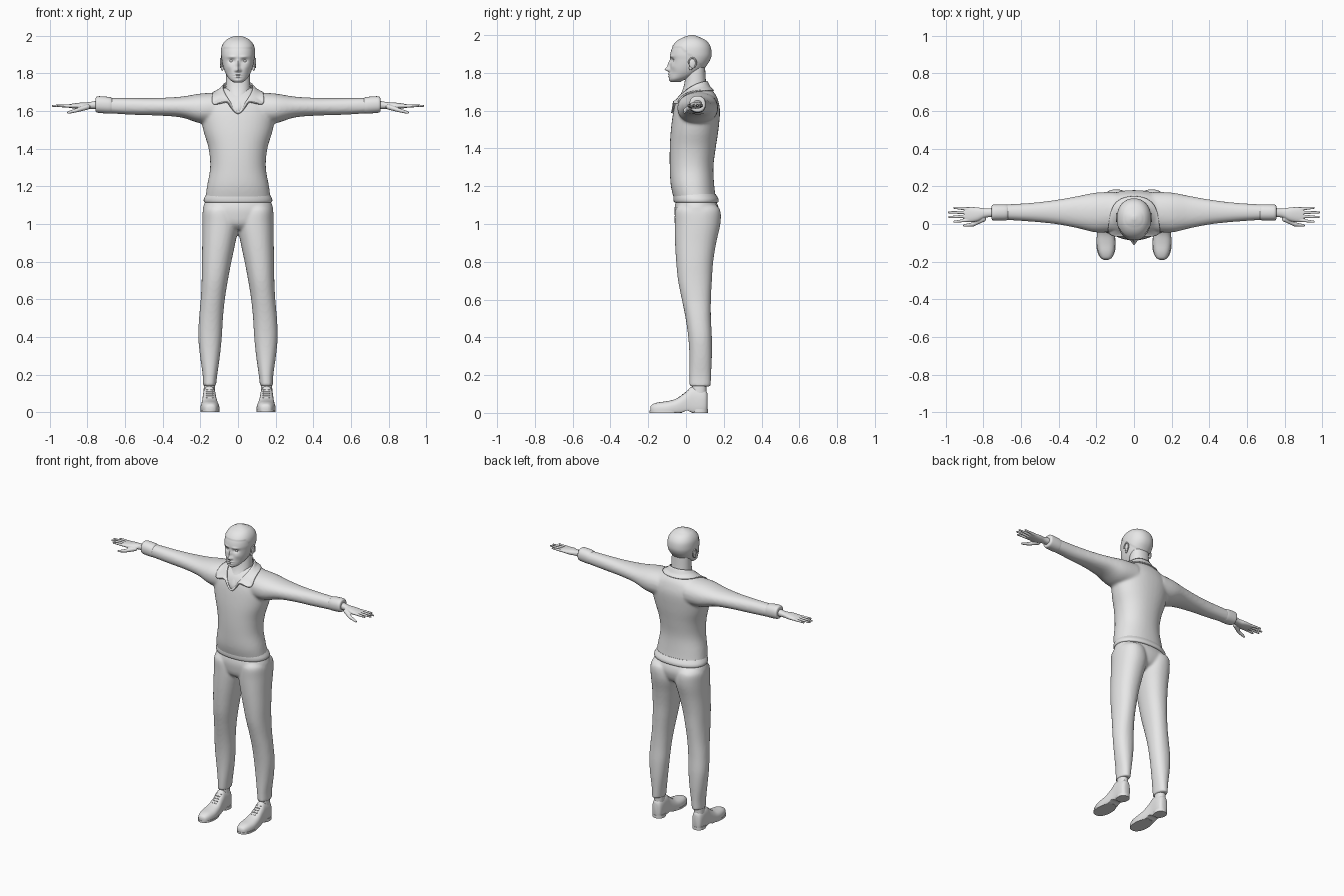
import bpy, bmesh, math
from mathutils import Vector

if "Cube" in bpy.data.objects:
    bpy.data.objects.remove(bpy.data.objects["Cube"])

grey = bpy.data.materials.new("plain grey")
grey.use_nodes = True
grey.diffuse_color = (0.8, 0.8, 0.8, 1)
grey.node_tree.nodes["Principled BSDF"].inputs["Base Color"].default_value = (0.8, 0.8, 0.8, 1)


def catmull(a, b, c, d, t):
    return b + 0.5 * t * (c - a + t * (2 * a - 5 * b + 4 * c - d + t * (3 * (b - c) + d - a)))


def smooth_rows(rows, steps):
    """Interpolate cross-section rows with a smooth spline."""
    out, last = [], len(rows) - 1
    for i in range(last):
        four = [rows[max(0, min(last, i + k))] for k in (-1, 0, 1, 2)]
        out += [[catmull(*q, s / steps) for q in zip(*four)] for s in range(steps)]
    return out + [list(rows[-1])]


def loft(bm, rows, axis="z", segs=40, steps=4, power=2.2, side=1):
    """Skin rounded sections; each row is position, low and high of both cross axes."""
    rings = []
    for t, a0, a1, b0, b1 in smooth_rows(rows, steps):
        ring = []
        for k in range(segs):
            c, s = math.cos(math.tau * k / segs), math.sin(math.tau * k / segs)
            c = math.copysign(abs(c) ** (2 / power), c)
            s = math.copysign(abs(s) ** (2 / power), s)
            a = (a0 + a1) / 2 + c * (a1 - a0) / 2
            b = (b0 + b1) / 2 + s * (b1 - b0) / 2
            x, y, z = {"x": (t, a, b), "y": (a, t, b), "z": (a, b, t)}[axis]
            ring.append(bm.verts.new((x * side, y, z)))
        rings.append(ring)
    for r, q in zip(rings, rings[1:]):
        for k in range(segs):
            n = (k + 1) % segs
            bm.faces.new((r[k], r[n], q[n], q[k]))
    bm.faces.new(rings[0])
    bm.faces.new(rings[-1])


def tube(bm, p, q, r0, r1):
    """Tapered limb with rounded ends."""
    p, q = Vector(p), Vector(q)
    mat = (q - p).to_track_quat("Z", "Y").to_matrix().to_4x4()
    mat.translation = (p + q) / 2
    bmesh.ops.create_cone(bm, cap_ends=True, segments=14, radius1=r0, radius2=r1,
                          depth=(q - p).length, matrix=mat)
    for centre, r in ((p, r0), (q, r1)):
        ball(bm, centre, (r, r, r))


def ball(bm, centre, size):
    made = bmesh.ops.create_uvsphere(bm, u_segments=20, v_segments=12, radius=1)["verts"]
    bmesh.ops.scale(bm, vec=size, verts=made)
    bmesh.ops.translate(bm, vec=centre, verts=made)


def finish(name, bm, mirror=False, voxel=0, relax=0):
    bmesh.ops.recalc_face_normals(bm, faces=bm.faces)
    mesh = bpy.data.meshes.new(name)
    bm.to_mesh(mesh)
    bm.free()
    mesh.materials.append(grey)
    mesh.shade_smooth()
    mesh.set_sharp_from_angle(angle=math.radians(50))
    ob = bpy.data.objects.new(name, mesh)
    bpy.context.collection.objects.link(ob)
    if voxel:
        mod = ob.modifiers.new("Blend", "REMESH")
        mod.mode, mod.voxel_size, mod.use_smooth_shade = "VOXEL", voxel, True
        mod = ob.modifiers.new("Relax", "SMOOTH")
        mod.factor, mod.iterations = 0.5, relax
    if mirror:
        ob.modifiers.new("Mirror", "MIRROR")
    return ob


def even(rows):
    """Rows symmetric in x: height, half width, front, back."""
    return [(z, -w, w, f, b) for z, w, f, b in rows]


# Sweater: torso and sleeves blended together
bm = bmesh.new()
loft(bm, even([(1.12, .175, -.06, .16), (1.2, .165, -.08, .15), (1.3, .148, -.086, .145),
               (1.4, .156, -.086, .157), (1.5, .185, -.08, .172), (1.6, .2, -.066, .18),
               (1.66, .175, -.046, .168), (1.695, .125, -.02, .15), (1.725, .08, .005, .12)]))
for side in (1, -1):
    loft(bm, [(.1, -.04, .17, 1.53, 1.7), (.2, -.045, .167, 1.535, 1.693),
              (.3, -.022, .148, 1.566, 1.677), (.42, 0, .127, 1.576, 1.67),
              (.55, .013, .112, 1.58, 1.669), (.72, .024, .102, 1.59, 1.67)], "x", side=side)
sweater = finish("sweater", bm, voxel=.008, relax=8)

# Sweater hem and cuffs
bm = bmesh.new()
loft(bm, even([(1.113, .172, -.056, .165), (1.118, .181, -.064, .172),
               (1.135, .181, -.067, .171), (1.16, .168, -.067, .156)]))
finish("sweater_hem", bm)
bm = bmesh.new()
loft(bm, [(.665, .028, .098, 1.592, 1.664), (.68, .019, .104, 1.587, 1.674),
          (.735, .018, .104, 1.59, 1.679), (.753, .021, .101, 1.594, 1.675),
          (.757, .03, .09, 1.602, 1.664)], "x")
finish("cuffs", bm, mirror=True)

# Collar flaps and open neckline: inner edge and outer edge points from back to front
inner = [(0, .113, 1.755), (.05, .106, 1.755), (.08, .06, 1.745), (.08, .01, 1.715),
         (.062, -.03, 1.68), (.046, -.05, 1.655), (.038, -.058, 1.64), (0, -.076, 1.575)]
outer = [(0, .145, 1.7), (.08, .13, 1.7), (.122, .06, 1.69), (.138, 0, 1.67),
         (.142, -.065, 1.625), (.06, -.066, 1.655), (.05, -.067, 1.64), (0, -.08, 1.56)]
bm = bmesh.new()
lines = [[bm.verts.new(p) for p in line] for line in (inner, outer)]
for i in range(len(inner) - 1):
    bm.faces.new((lines[0][i], lines[0][i + 1], lines[1][i + 1], lines[1][i]))
collar = finish("collar", bm, mirror=True)
collar.modifiers.new("Round", "SUBSURF").levels = 3
collar.modifiers["Round"].render_levels = 3
wrap = collar.modifiers.new("Drape", "SHRINKWRAP")
wrap.target, wrap.wrap_mode, wrap.offset = sweater, "OUTSIDE", .004
thick = collar.modifiers.new("Cloth", "SOLIDIFY")
thick.thickness, thick.offset = .007, 0

# Trousers: pelvis and legs blended together
bm = bmesh.new()
loft(bm, even([(.97, .12, -.02, .11), (1.0, .165, -.05, .155), (1.05, .185, -.06, .174),
               (1.09, .185, -.06, .172), (1.13, .17, -.05, .155)]))
for side in (1, -1):
    loft(bm, [(.14, .117, .186, .018, .131), (.2, .11, .188, .018, .133),
              (.3, .096, .202, .018, .137), (.4, .086, .211, .012, .137),
              (.5, .08, .207, -.002, .132), (.6, .07, .198, -.022, .132),
              (.7, .054, .193, -.042, .137), (.8, .035, .192, -.052, .144),
              (.9, .014, .19, -.058, .16), (1.0, -.005, .19, -.06, .182),
              (1.07, .01, .187, -.058, .182), (1.1, .03, .17, -.04, .16)], side=side)
finish("trousers", bm, voxel=.008, relax=5)

# Ankles
bm = bmesh.new()
loft(bm, [(.08, .12, .184, .03, .108), (.17, .124, .18, .034, .108)])
finish("ankles", bm, mirror=True)

# Shoes, flattened underneath with a raised arch in front of the heel
bm = bmesh.new()
loft(bm, [(-.189, .135, .16, .005, .03), (-.18, .118, .176, -.012, .044),
          (-.15, .105, .19, -.02, .055), (-.1, .099, .199, -.02, .062),
          (-.05, .104, .196, -.02, .076), (0, .113, .19, -.02, .112),
          (.03, .116, .188, -.02, .138), (.08, .116, .188, -.02, .13),
          (.105, .122, .182, -.01, .118), (.114, .135, .169, .01, .1)], "y", power=2.5)
for v in bm.verts:
    arch = math.exp(-((v.co.y - .005) / .02) ** 2)
    v.co.z = max(v.co.z, .012 * arch)
finish("shoes", bm, mirror=True)

# Shoe soles and heels
bm = bmesh.new()
for y0, y1, x0, x1, top in ((-.192, -.02, .097, .2, .012), (.03, .116, .113, .19, .02)):
    loft(bm, [(0, x0, x1, y0, y1), (top, x0, x1, y0, y1)], steps=1)
finish("soles", bm, mirror=True)

# Shoe laces
bm = bmesh.new()
for i in range(5):
    y, z = -.045 + i * .014, .079 + i * .0105
    tube(bm, (.134, y, z - .002), (.166, y, z - .002), .003, .003)
finish("laces", bm, mirror=True)

# Hands: palm, four fingers and a bent thumb
bm = bmesh.new()
loft(bm, [(.74, .036, .086, 1.61, 1.658), (.79, .034, .082, 1.612, 1.648),
          (.83, .016, .088, 1.61, 1.646), (.875, .01, .09, 1.614, 1.64),
          (.9, .016, .085, 1.618, 1.636)], "x")
for root, tip, reach in ((.021, .012, .955), (.041, .037, .982), (.061, .062, .984), (.08, .086, .955)):
    tube(bm, (.88, root, 1.627), (reach, tip, 1.628), .0095, .006)
tube(bm, (.8, .026, 1.622), (.855, -.002, 1.605), .014, .011)
tube(bm, (.855, -.002, 1.605), (.902, -.008, 1.592), .011, .007)
finish("hands", bm, mirror=True, voxel=.003, relax=3)

# Neck and upper chest
bm = bmesh.new()
loft(bm, even([(1.57, .025, -.06, .08), (1.61, .05, -.066, .1), (1.65, .06, -.051, .11),
               (1.7, .066, -.022, .112), (1.76, .064, -.006, .105), (1.85, .06, 0, .1)]))
finish("neck", bm)

# Head, with facial features pushed out or in: centre, spread, depth along y
bm = bmesh.new()
loft(bm, even([(1.751, .02, -.078, -.03), (1.765, .041, -.087, .0), (1.785, .057, -.089, .05),
               (1.81, .07, -.087, .085), (1.84, .08, -.083, .108), (1.87, .086, -.082, .126),
               (1.9, .089, -.083, .133), (1.94, .085, -.07, .127), (1.97, .069, -.045, .106),
               (1.99, .043, -.01, .07), (2.0, .01, .022, .042)]), segs=96, steps=7)
features = [(0, 1.819, .011, .011, -.024), (0, 1.845, .008, .022, -.014),
            (.013, 1.815, .006, .007, -.007), (.033, 1.867, .017, .011, .011),
            (.032, 1.888, .02, .006, -.005), (0, 1.794, .02, .004, -.008),
            (0, 1.781, .016, .004, -.007), (0, 1.762, .02, .009, -.004),
            (.045, 1.835, .016, .014, -.003), (.05, 1.8, .018, .02, .004)]
for v in bm.verts:
    x, y, z = v.co
    if y < .0:
        for cx, cz, sx, sz, depth in features:
            v.co.y += depth * math.exp(-((abs(x) - cx) / sx) ** 2 - ((z - cz) / sz) ** 2)
    # Close-cropped hair sits slightly proud of the skin
    if 1.985 > z > 1.94 - .9 * max(0, y + .03):
        v.co.x *= 1.03
        v.co.y = .025 + (y - .025) * 1.025
finish("head", bm)

# Eyes and eyebrows
bm = bmesh.new()
ball(bm, (.033, -.058, 1.866), (.014, .011, .008))
finish("eyes", bm, mirror=True)
bm = bmesh.new()
tube(bm, (.016, -.08, 1.885), (.034, -.077, 1.889), .003, .003)
tube(bm, (.034, -.077, 1.889), (.05, -.066, 1.885), .003, .002)
finish("eyebrows", bm, mirror=True)

# Ears: shell, lobe and rim
bm = bmesh.new()
ball(bm, (.087, .034, 1.85), (.008, .018, .027))
ball(bm, (.084, .025, 1.826), (.007, .009, .012))
arc = [(.092, .034 - .02 * math.cos(a), 1.852 + .027 * math.sin(a))
       for a in (math.pi * k / 8 for k in range(11))]
for p, q in zip(arc, arc[1:]):
    tube(bm, p, q, .004, .004)
finish("ears", bm, mirror=True)
